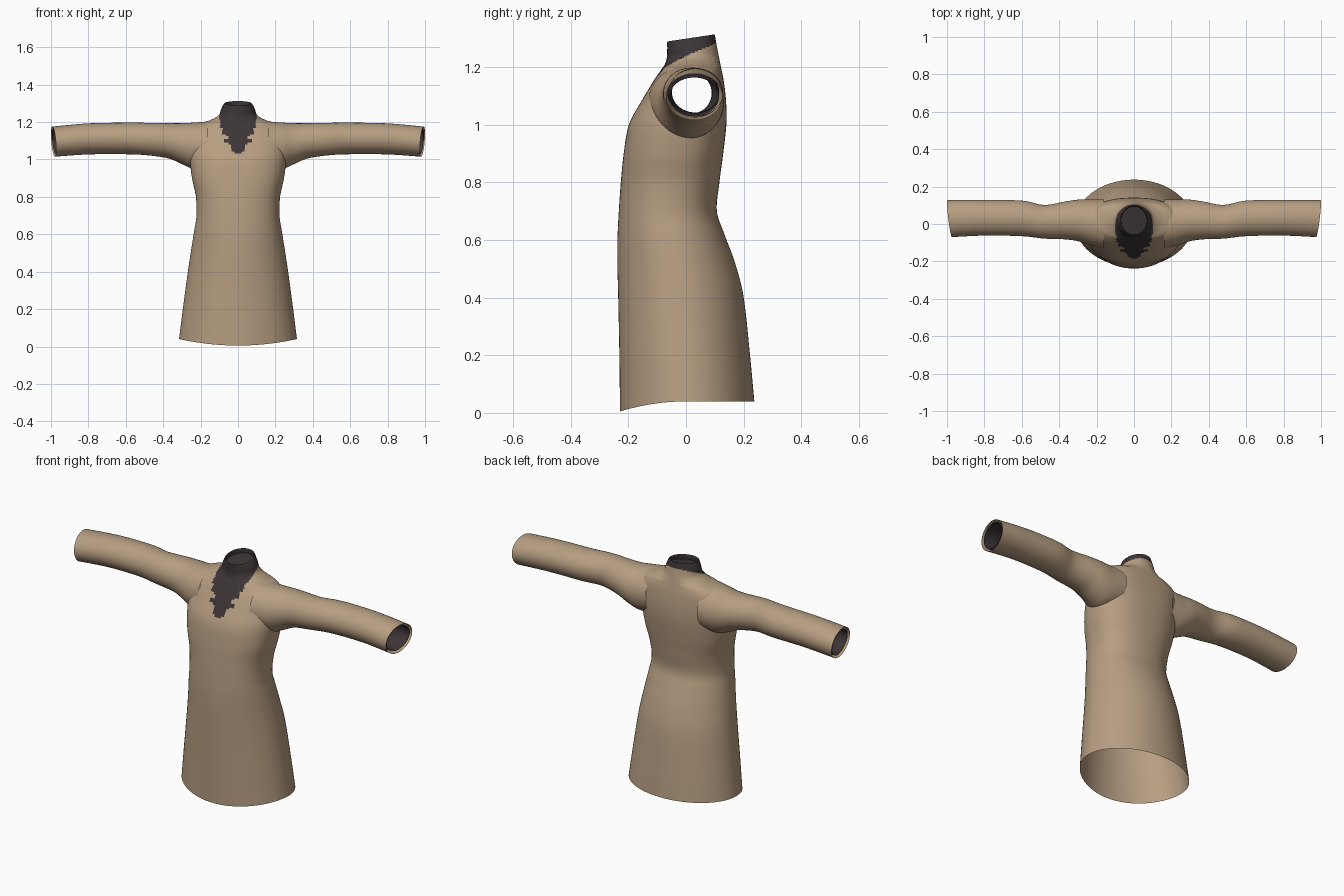
import bpy, bmesh, math

if "Cube" in bpy.data.objects:
    bpy.data.objects.remove(bpy.data.objects["Cube"])


def material(name, rgb):
    mat = bpy.data.materials.new(name)
    mat.use_nodes = True
    mat.diffuse_color = (*rgb, 1)
    bsdf = mat.node_tree.nodes["Principled BSDF"]
    bsdf.inputs["Base Color"].default_value = (*rgb, 1)
    bsdf.inputs["Roughness"].default_value = 0.9
    return mat


TAN = material("tan cloth", (0.47, 0.34, 0.22))
DARK = material("dark lining", (0.045, 0.035, 0.037))


def spline(rows, t):
    """Smooth interpolation between key rows, t counted in rows."""
    i = min(int(t), len(rows) - 2)
    f = t - i
    a, b = rows[i], rows[i + 1]
    before, after = rows[max(i - 1, 0)], rows[min(i + 2, len(rows) - 1)]
    out = []
    for p, q, r, s in zip(before, a, b, after):
        m, n = (r - p) / 2, (s - q) / 2
        out.append(q + m * f + (3 * (r - q) - 2 * m - n) * f * f
                   + (m + n - 2 * (r - q)) * f ** 3)
    return out


def loft(rows, point, steps, sides, cap=False):
    """Tube through key rows; point(row, t, angle) places each vertex."""
    bm = bmesh.new()
    last = len(rows) - 1
    rings = []
    for k in range(last * steps + 1):
        t = k / steps
        row = spline(rows, t)
        rings.append([bm.verts.new(point(row, t, math.tau * j / sides))
                      for j in range(sides)])
    for low, high in zip(rings, rings[1:]):
        for j in range(sides):
            n = (j + 1) % sides
            bm.faces.new((low[j], low[n], high[n], high[j]))
    if cap:
        bm.faces.new(rings[-1])
    bmesh.ops.recalc_face_normals(bm, faces=bm.faces)
    return bm


def finish(name, bm, mats):
    mesh = bpy.data.meshes.new(name)
    bm.to_mesh(mesh)
    bm.free()
    obj = bpy.data.objects.new(name, mesh)
    bpy.context.collection.objects.link(obj)
    for m in mats:
        mesh.materials.append(m)
    bpy.ops.object.select_all(action="DESELECT")
    obj.select_set(True)
    bpy.context.view_layer.objects.active = obj
    bpy.ops.object.shade_smooth_by_angle(angle=math.radians(50))
    return obj


# Sleeve keys: x, front y, back y, bottom z, top z
SLEEVE = [
    (0.16, -0.130, 0.132, 0.955, 1.203),
    (0.24, -0.112, 0.131, 0.952, 1.197),
    (0.30, -0.092, 0.130, 0.975, 1.194),
    (0.37, -0.082, 0.120, 1.005, 1.194),
    (0.48, -0.078, 0.102, 1.022, 1.196),
    (0.60, -0.065, 0.125, 1.028, 1.197),
    (0.80, -0.062, 0.128, 1.027, 1.193),
    (0.986, -0.070, 0.127, 1.015, 1.176),
]


def sleeve_point(inset):
    def point(row, t, a):
        x, front, back, low, high = row
        s, c = math.sin(a), math.cos(a)
        slant = max(0, t - len(SLEEVE) + 2) * (0.012 * s + 0.007 * c)
        return (x + slant - inset * 0.4,
                (front + back) / 2 + ((back - front) / 2 - inset) * s,
                (low + high) / 2 + ((high - low) / 2 - inset) * c)
    return point


def inside_sleeve(p):
    x = abs(p.x)
    if x < SLEEVE[0][0]:
        return False
    for a, b in zip(SLEEVE, SLEEVE[1:]):
        if x <= b[0]:
            f = (x - a[0]) / (b[0] - a[0])
            _, y0, y1, z0, z1 = [u + (v - u) * f for u, v in zip(a, b)]
            dy = (2 * p.y - y0 - y1) / (y1 - y0)
            dz = (2 * p.z - z0 - z1) / (z1 - z0)
            return dy * dy + dz * dz < 0.86
    return False


# Body keys: z, half width, front y, back y, squareness
BODY = [
    (0.04, 0.315, -0.229, 0.237, 2.0),
    (0.20, 0.295, -0.231, 0.222, 2.0),
    (0.40, 0.268, -0.235, 0.200, 2.0),
    (0.52, 0.250, -0.238, 0.170, 2.0),
    (0.62, 0.234, -0.237, 0.133, 2.1),
    (0.70, 0.222, -0.233, 0.107, 2.2),
    (0.80, 0.225, -0.226, 0.116, 2.3),
    (0.90, 0.246, -0.216, 0.129, 2.4),
    (1.00, 0.258, -0.198, 0.140, 2.4),
    (1.08, 0.258, -0.155, 0.139, 2.5),
    (1.15, 0.250, -0.113, 0.131, 2.5),
    (1.19, 0.215, -0.086, 0.123, 2.3),
    (1.21, 0.150, -0.073, 0.119, 2.1),
    (1.235, 0.105, -0.066, 0.114, 2.0),
    (1.27, 0.090, -0.065, 0.106, 2.0),
    (1.298, 0.075, -0.065, 0.100, 2.0),
    (1.296, 0.069, -0.058, 0.094, 2.0),
    (1.275, 0.070, -0.058, 0.094, 2.0),
]


def body_point(row, t, a):
    z, width, front, back, power = row
    s, c = math.sin(a), math.cos(a)
    px = math.copysign(abs(c) ** (2 / power), c)
    py = math.copysign(abs(s) ** (2 / power), s)
    if s < 0:
        z -= 0.035 * s * s * max(0, 1 - t)
    z += 0.012 * s * min(1, max(0, t - 13) / 2)
    return width * px, (front + back) / 2 + (back - front) / 2 * py, z


# Jagged chest patch: height, half width
PATCH = [(1.03, 0.015), (1.06, 0.04), (1.075, 0.03), (1.10, 0.085),
         (1.112, 0.05), (1.135, 0.065), (1.14, 0.09), (1.165, 0.08),
         (1.17, 0.10), (1.20, 0.09), (1.21, 0.10), (1.26, 0.10)]


def is_dark(p):
    if p.z > 1.238 + 0.42 * max(p.y, -0.07):
        return True
    if p.y > 0:
        return False
    for (z0, w0), (z1, w1) in zip(PATCH, PATCH[1:]):
        if z0 <= p.z < z1:
            return abs(p.x) < w0 + (w1 - w0) * (p.z - z0) / (z1 - z0)
    return False


# Tunic body with armholes, chest patch and closed collar
bm = loft(BODY, body_point, 8, 144, cap=True)
holes = [f for f in bm.faces if all(inside_sleeve(v.co) for v in f.verts)]
bmesh.ops.delete(bm, geom=holes, context="FACES")
for f in bm.faces:
    f.material_index = int(is_dark(f.calc_center_median()))
finish("tunic_body", bm, [TAN, DARK])

# Sleeves and their dark linings, mirrored to both sides
for name, inset, mat, rows in (("sleeves", 0, TAN, SLEEVE),
                               ("sleeve_linings", 0.013, DARK, SLEEVE)):
    tube = loft(rows, sleeve_point(inset), 6, 48)
    if inset:
        inner = [f for f in tube.faces if f.calc_center_median().x < 0.32]
        bmesh.ops.delete(tube, geom=inner, context="FACES")
    obj = finish(name, tube, [mat])
    obj.modifiers.new("Mirror", "MIRROR").use_mirror_merge = False
